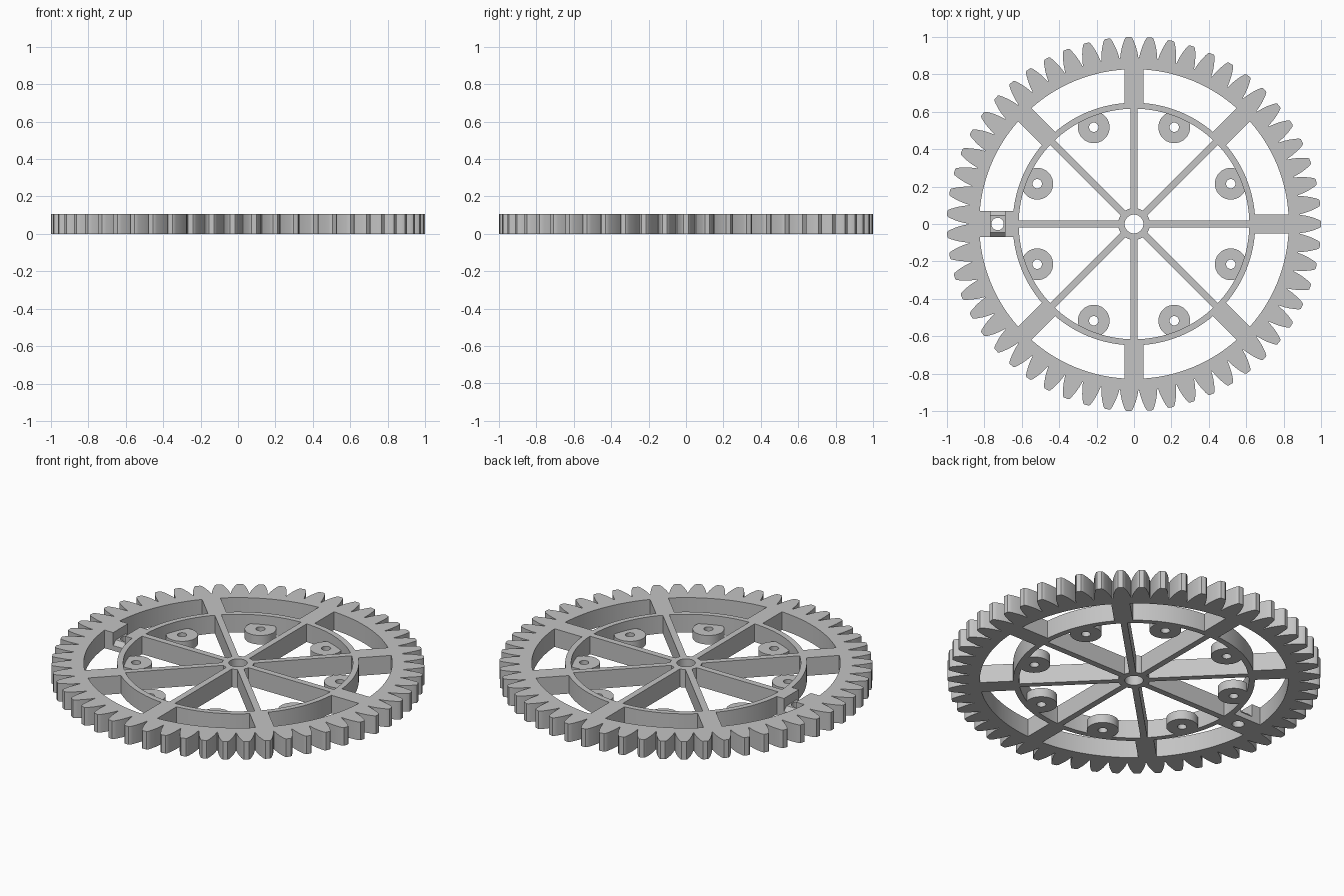
import bpy, bmesh, math
from mathutils import Matrix

cube = bpy.data.objects.get("Cube")
if cube:
    bpy.data.objects.remove(cube, do_unlink=True)

H = 0.107          # thickness of the wheel
TEETH = 55

grey = bpy.data.materials.new("plain grey")
grey.use_nodes = True
grey.diffuse_color = (0.55, 0.55, 0.55, 1)
grey.node_tree.nodes["Principled BSDF"].inputs["Base Color"].default_value = (0.55, 0.55, 0.55, 1)


def finish(name, bm, smooth=False):
    bmesh.ops.recalc_face_normals(bm, faces=bm.faces)
    mesh = bpy.data.meshes.new(name)
    bm.to_mesh(mesh)
    bm.free()
    mesh.materials.append(grey)
    obj = bpy.data.objects.new(name, mesh)
    bpy.context.collection.objects.link(obj)
    bpy.ops.object.select_all(action="DESELECT")
    obj.select_set(True)
    bpy.context.view_layer.objects.active = obj
    if smooth:
        bpy.ops.object.shade_smooth_by_angle(angle=math.radians(25))
    return obj


def ring(name, polar, inner, height, centre=(0, 0)):
    """Ring whose outline is a list of (angle, radius), with a round hole."""
    bm = bmesh.new()

    def loop(points, z):
        return [bm.verts.new((centre[0] + r * math.cos(a), centre[1] + r * math.sin(a), z))
                for a, r in points]

    hole = [(a, inner) for a, r in polar]
    loops = [loop(polar, 0), loop(polar, height), loop(hole, height), loop(hole, 0)]
    n = len(polar)
    for k in range(4):
        a, b = loops[k], loops[(k + 1) % 4]
        for i in range(n):
            j = (i + 1) % n
            bm.faces.new((a[i], a[j], b[j], b[i]))
    return finish(name, bm, True)


def circle(radius, n):
    return [(math.tau * i / n, radius) for i in range(n)]


def bar(name, r0, r1, width, angle):
    """Full-height straight bar along a radius."""
    bm = bmesh.new()
    bmesh.ops.create_cube(bm, size=1)
    bmesh.ops.scale(bm, verts=bm.verts, vec=(r1 - r0, width, H))
    bmesh.ops.translate(bm, verts=bm.verts, vec=((r0 + r1) / 2, 0, H / 2))
    bmesh.ops.rotate(bm, verts=bm.verts, matrix=Matrix.Rotation(angle, 3, "Z"))
    return finish(name, bm)


# Toothed rim: one flank as (radius, half width), mirrored for each tooth
flank = [(0.888, 0.049), (0.92, 0.044), (0.95, 0.0365), (0.98, 0.026), (0.995, 0.019), (1.0, 0.013)]
tooth = [(-w / r, r) for r, w in flank] + [(w / r, r) for r, w in reversed(flank)]
outline = [(math.tau * t / TEETH + a, r) for t in range(TEETH) for a, r in tooth]
ring("toothed_rim", outline, 0.827, H)

# Inner ring and hub
ring("inner_ring", circle(0.648, 128), 0.616, H)
ring("hub", circle(0.085, 48), 0.05, H)

# Spokes: slim inside the ring, broad outside; the left-hand broad one is slotted
for i in range(8):
    angle = math.tau * i / 8
    bar(f"inner_spoke_{i}", 0.07, 0.63, 0.036, angle)
    if i != 4:
        bar(f"outer_spoke_{i}", 0.63, 0.84, 0.1, angle)

# Slotted spoke: two blocks and a low saddle with a hole between them
bar("slot_block_inner", 0.632, 0.69, 0.14, math.pi)
bar("slot_block_outer", 0.768, 0.845, 0.14, math.pi)
bm = bmesh.new()
profile = [(-0.07, 0), (0.07, 0), (0.07, 0.03), (0.045, 0.055), (-0.045, 0.055), (-0.07, 0.03)]
face = bm.faces.new([bm.verts.new((-0.77, y, z)) for y, z in profile])
side = bmesh.ops.extrude_face_region(bm, geom=[face])["geom"]
bmesh.ops.translate(bm, verts=[v for v in side if isinstance(v, bmesh.types.BMVert)], vec=(0.082, 0, 0))
saddle = finish("slot_saddle", bm)

bm = bmesh.new()
bmesh.ops.create_cone(bm, cap_ends=True, segments=32, radius1=0.033, radius2=0.033, depth=0.3,
                      matrix=Matrix.Translation((-0.729, 0, 0.05)))
cutter = finish("hole_cutter", bm)
cutter.hide_render = True
cut = saddle.modifiers.new("hole", "BOOLEAN")
cut.operation = "DIFFERENCE"
cut.solver = "EXACT"
cut.object = cutter
bpy.context.view_layer.objects.active = saddle
bpy.ops.object.modifier_apply(modifier="hole")
bpy.data.objects.remove(cutter, do_unlink=True)

# Low drilled bosses against the inside of the ring
for sx in (-1, 1):
    for sy in (-1, 1):
        for k, (x, y) in enumerate(((0.215, 0.517), (0.517, 0.215))):
            ring(f"boss_{sx}_{sy}_{k}", circle(0.085, 40), 0.025, 0.053, (sx * x, sy * y))
